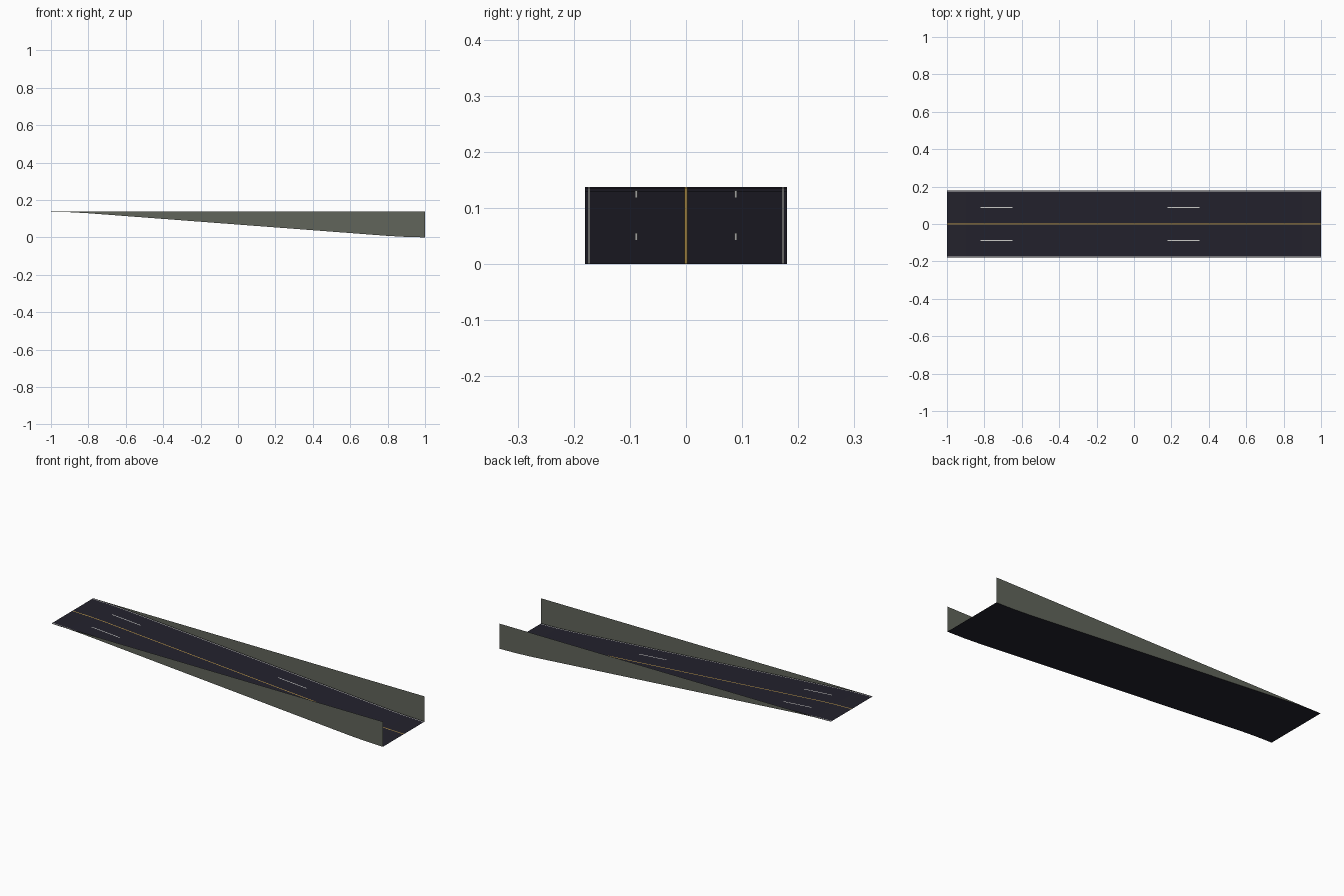
import bpy

if "Cube" in bpy.data.objects:
    bpy.data.objects.remove(bpy.data.objects["Cube"], do_unlink=True)

TOP = 0.137
HALF_WIDTH = 0.18
# Slope profile along x: level-ish ends easing into a straight grade
PROFILE = [(-1, TOP), (-0.9, 0.1345), (-0.8, 0.129), (0.8, 0.008), (0.9, 0.0025), (1, 0)]


def material(name, colour):
    mat = bpy.data.materials.new(name)
    mat.use_nodes = True
    mat.diffuse_color = (*colour, 1)
    mat.node_tree.nodes["Principled BSDF"].inputs["Base Color"].default_value = (*colour, 1)
    return mat


asphalt = material("dark asphalt", (0.017, 0.016, 0.026))
concrete = material("grey green concrete", (0.12, 0.13, 0.105))
white = material("white paint", (0.62, 0.62, 0.60))
yellow = material("yellow paint", (0.55, 0.34, 0.07))


def height(x):
    for (x0, z0), (x1, z1) in zip(PROFILE, PROFILE[1:]):
        if x <= x1:
            return z0 + (z1 - z0) * (x - x0) / (x1 - x0)
    return 0


def ribbon(name, edge_a, edge_b, mat):
    """Strip of quads between two matching edge paths."""
    n = len(edge_a)
    faces = [(i, i + 1, n + i + 1, n + i) for i in range(n - 1)]
    mesh = bpy.data.meshes.new(name)
    mesh.from_pydata(edge_a + edge_b, [], faces)
    mesh.materials.append(mat)
    obj = bpy.data.objects.new(name, mesh)
    bpy.context.collection.objects.link(obj)
    return obj


def road_strip(name, y, width, mat, start=-1, end=1, lift=0.0008):
    """Strip that follows the slope between two x positions."""
    xs = [start] + [x for x, z in PROFILE if start < x < end] + [end]
    sides = [[(x, y + s * width / 2, height(x) + lift) for x in xs] for s in (-1, 1)]
    return ribbon(name, *sides, mat)


# Road deck and centre line
road_strip("road_deck", 0, 2 * HALF_WIDTH, asphalt, lift=0)
road_strip("centre_line", 0, 0.005, yellow)

for side, s in (("left", 1), ("right", -1)):
    # Retaining wall from the sloping deck to the level top
    y = s * HALF_WIDTH
    low = [(x, y, z) for x, z in PROFILE]
    high = [(x, y, TOP) for x, z in PROFILE[1:]]
    high.insert(0, (-1, y, TOP + 0.0005))
    if s > 0:
        low, high = high, low
    ribbon(f"{side}_retaining_wall", low, high, concrete)
    # Painted edge line and lane dashes
    road_strip(f"{side}_edge_line", s * 0.173, 0.004, white)
    for i, start in enumerate((-0.82, 0.18)):
        road_strip(f"{side}_lane_dash_{i + 1}", s * 0.0885, 0.005, white, start, start + 0.17)
